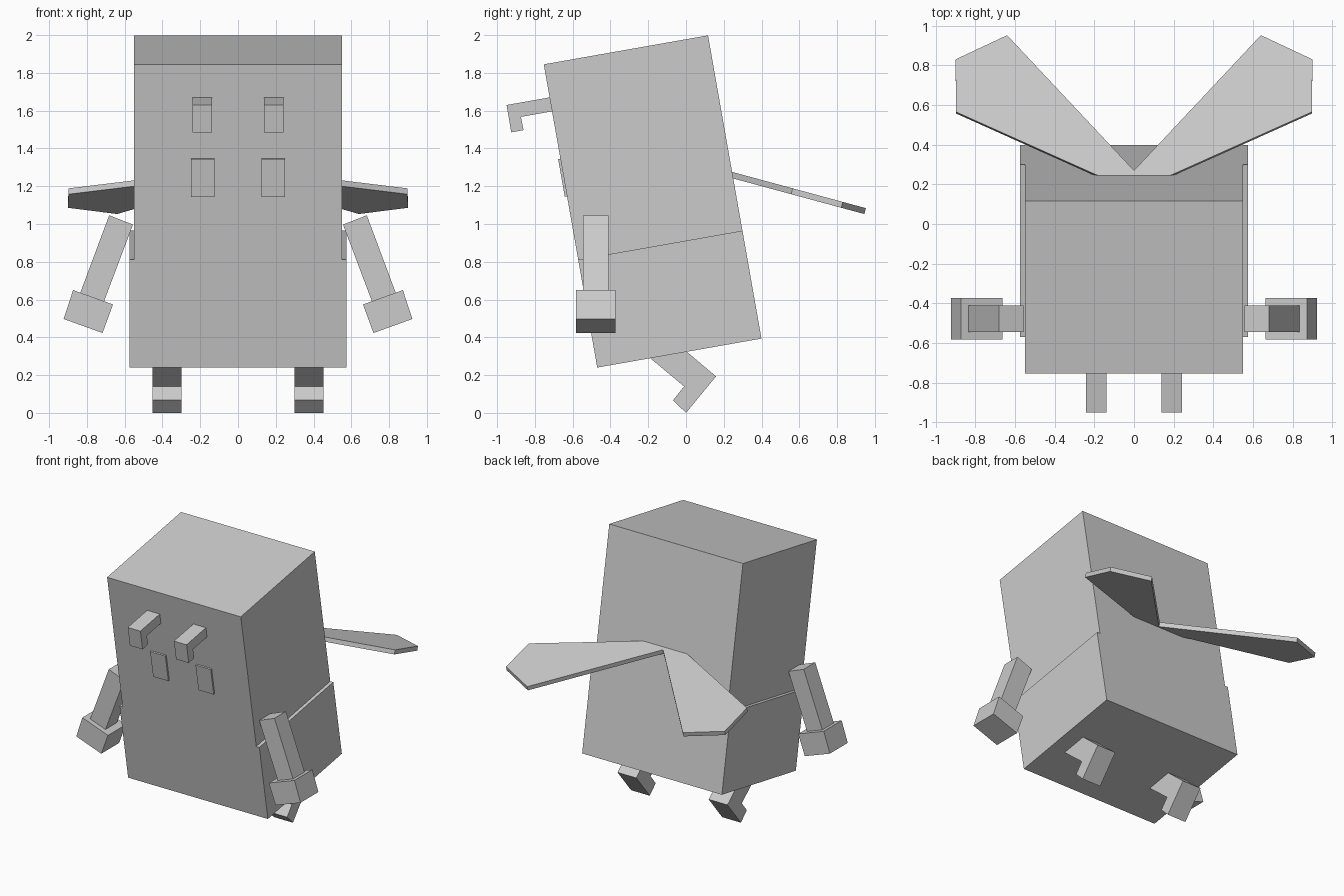
import bpy, bmesh
from math import sin, cos, radians
from mathutils import Vector

if "Cube" in bpy.data.objects:
    bpy.data.objects.remove(bpy.data.objects["Cube"])

GREY = bpy.data.materials.new("plain grey")
GREY.use_nodes = True
colour = (0.6, 0.6, 0.6, 1)
GREY.diffuse_color = colour
GREY.node_tree.nodes["Principled BSDF"].inputs["Base Color"].default_value = colour


def prism(name, points, offset):
    """Extrude a flat 3D outline along an offset into a closed solid."""
    bm = bmesh.new()
    face = bm.faces.new([bm.verts.new(p) for p in points])
    moved = bmesh.ops.extrude_face_region(bm, geom=[face], use_keep_orig=True)
    verts = [g for g in moved["geom"] if isinstance(g, bmesh.types.BMVert)]
    bmesh.ops.translate(bm, verts=verts, vec=Vector(offset))
    bmesh.ops.recalc_face_normals(bm, faces=bm.faces)
    mesh = bpy.data.meshes.new(name)
    bm.to_mesh(mesh)
    bm.free()
    mesh.materials.append(GREY)
    obj = bpy.data.objects.new(name, mesh)
    bpy.context.collection.objects.link(obj)
    return obj


def side_prism(name, outline, x0, x1):
    """Extrude a (y, z) side outline from x0 to x1."""
    return prism(name, [(x0, y, z) for y, z in outline], (x1 - x0, 0, 0))


def front_prism(name, outline, y0, y1):
    """Extrude an (x, z) front outline from y0 to y1."""
    return prism(name, [(x, y0, z) for x, z in outline], (0, y1 - y0, 0))


# Body frame, leaning forward from its lower front edge
LEAN = radians(10)


def lean(depth, height):
    return (-0.47 + depth * cos(LEAN) - height * sin(LEAN),
            0.24 + depth * sin(LEAN) + height * cos(LEAN))


def leaning_box(depth0, depth1, low, high):
    return [lean(depth0, low), lean(depth1, low),
            lean(depth1, high), lean(depth0, high)]


DEPTH, HEIGHT, SEAM = 0.883, 1.63, 0.58
side_prism("body", leaning_box(0, DEPTH, SEAM, HEIGHT), -0.55, 0.55)
side_prism("trousers", leaning_box(0, DEPTH, 0, SEAM), -0.575, 0.575)

# Outlines of the paired parts
eye_stalk = [(-0.70, 1.674), (-0.95, 1.63), (-0.925, 1.485),
             (-0.86, 1.497), (-0.874, 1.567), (-0.69, 1.60)]
leg = [(-0.25, 0.34), (-0.01, 0.14), (-0.069, 0.067),
       (0, 0), (0.159, 0.193), (-0.05, 0.37)]
arm = [(0.556, 0.997), (0.682, 1.046), (0.841, 0.62), (0.715, 0.575)]
hand = [(0.662, 0.574), (0.873, 0.65), (0.923, 0.497), (0.717, 0.423)]
wing = [(0, 0.27), (0.64, 0.952), (0.90, 0.83), (0.897, 0.565),
        (0.21, 0.257), (0.17, 0.24), (0, 0.24)]
tooth = leaning_box(-0.012, 0.01, 0.92, 1.123)

for side, s in (("left", 1), ("right", -1)):
    side_prism(side + "_eye_stalk", eye_stalk, s * 0.138, s * 0.242)
    side_prism(side + "_tooth", tooth, s * 0.124, s * 0.249)
    side_prism(side + "_leg", leg, s * 0.298, s * 0.452)
    front_prism(side + "_arm", [(s * x, z) for x, z in arm], -0.545, -0.41)
    front_prism(side + "_hand", [(s * x, z) for x, z in hand], -0.583, -0.373)
    # Wing plate sloping down towards the back
    top = [(s * x, y, 1.273 - 0.271 * (y - 0.254)) for x, y in wing]
    prism(side + "_wing", top, (0, -0.008, -0.031))
